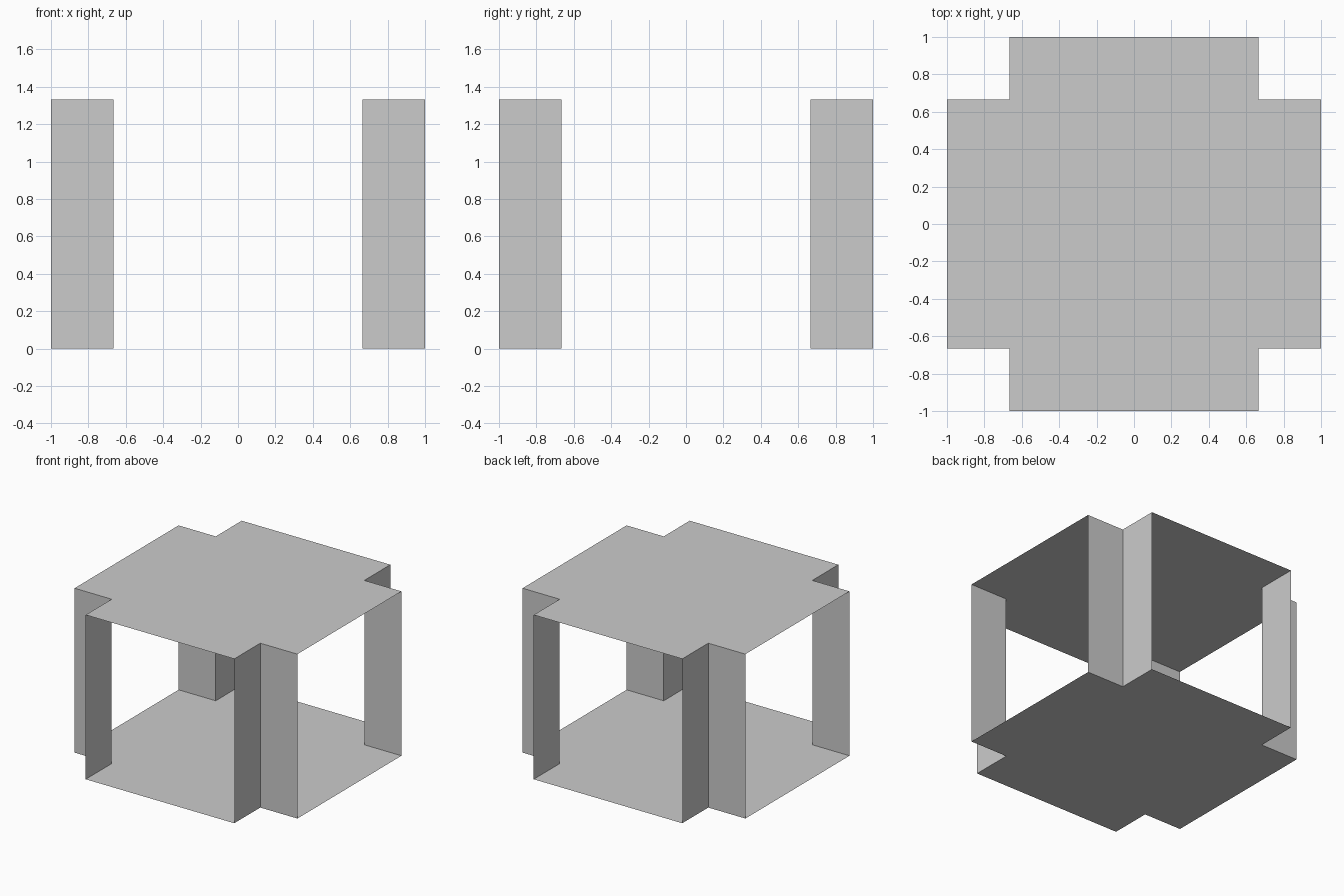
import bpy, bmesh

if "Cube" in bpy.data.objects:
    bpy.data.objects.remove(bpy.data.objects["Cube"])

A, B, H = 1.0, 2 / 3, 4 / 3   # outer reach, notch position, height


def make(name, faces):
    """Build an object from a list of polygons (each a list of points)."""
    bm = bmesh.new()
    for pts in faces:
        bm.faces.new([bm.verts.new(p) for p in pts])
    bmesh.ops.remove_doubles(bm, verts=bm.verts, dist=1e-5)
    mesh = bpy.data.meshes.new(name)
    bm.to_mesh(mesh)
    bm.free()
    obj = bpy.data.objects.new(name, mesh)
    bpy.context.collection.objects.link(obj)
    return obj


# Cross-shaped outline: three points per corner, counter-clockwise
corners = [[(sx * A, sy * B), (sx * B, sy * B), (sx * B, sy * A)]
           for sx, sy in ((1, 1), (-1, 1), (-1, -1), (1, -1))]
corners = [c if i % 2 == 0 else c[::-1] for i, c in enumerate(corners)]
outline = [p for c in corners for p in c]

# Top and bottom sheets
make("top_panel", [[(x, y, H) for x, y in outline]])
make("bottom_panel", [[(x, y, 0) for x, y in reversed(outline)]])

# Thin L-shaped posts standing in the four notches
for i, c in enumerate(corners):
    walls = [[(*p, 0), (*q, 0), (*q, H), (*p, H)] for p, q in zip(c, c[1:])]
    make(f"corner_post_{i + 1}", walls)
